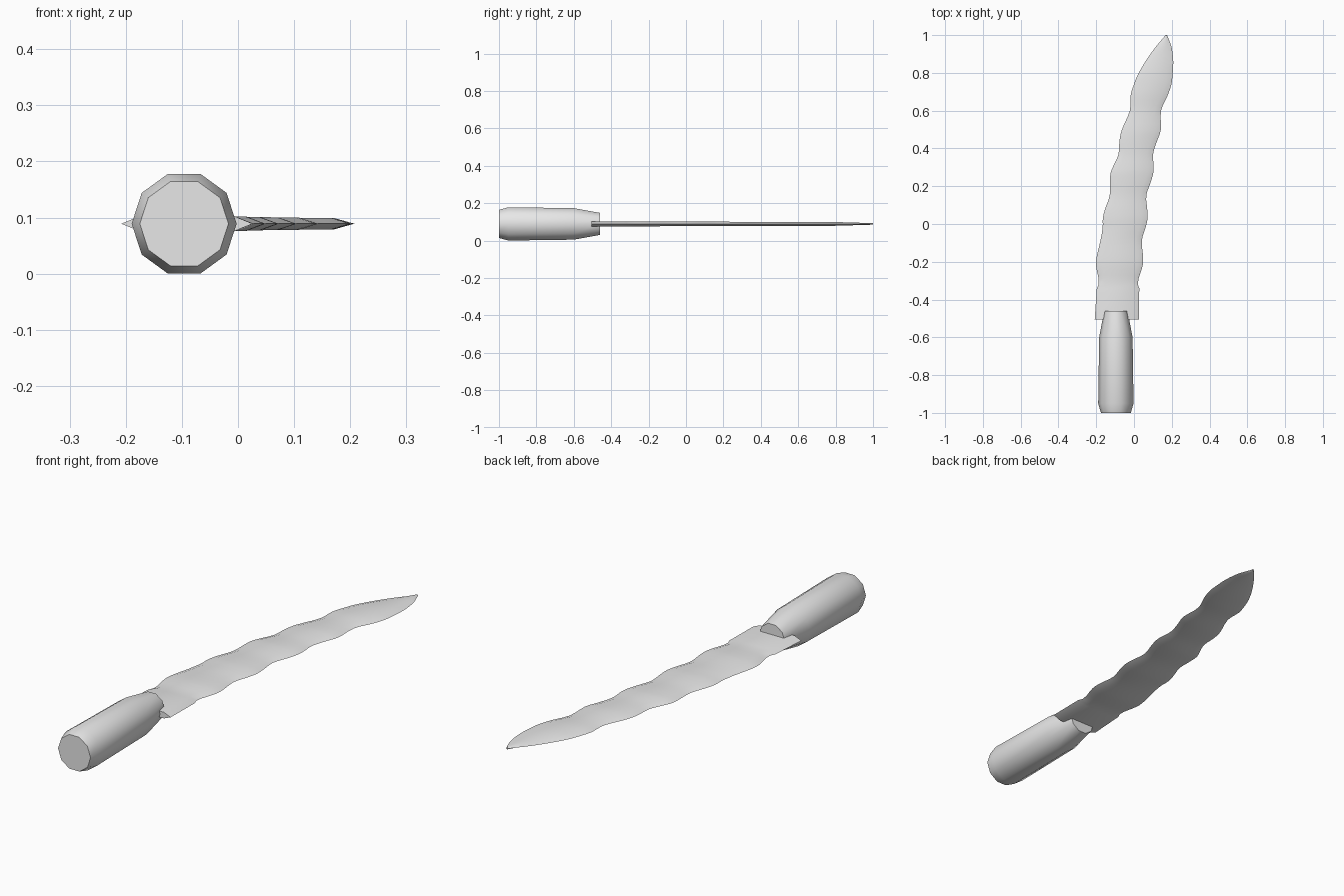
import bpy, bmesh, math

if "Cube" in bpy.data.objects:
    bpy.data.objects.remove(bpy.data.objects["Cube"])

ZC = 0.089   # height of the shared centre plane
XC = -0.096  # handle axis

steel = bpy.data.materials.new("light_grey")
steel.diffuse_color = (0.8, 0.8, 0.8, 1)
steel.use_nodes = True
steel.node_tree.nodes["Principled BSDF"].inputs["Base Color"].default_value = steel.diffuse_color


def loft(name, rings, angle):
    """Skin a list of equal-length rings, cap both ends, smooth by angle."""
    bm = bmesh.new()
    vr = [[bm.verts.new(p) for p in ring] for ring in rings]
    n = len(vr[0])
    for a, b in zip(vr, vr[1:]):
        for i in range(n):
            j = (i + 1) % n
            bm.faces.new((a[i], a[j], b[j], b[i]))
    bm.faces.new(vr[0])
    bm.faces.new(vr[-1])
    bmesh.ops.recalc_face_normals(bm, faces=bm.faces)
    me = bpy.data.meshes.new(name)
    bm.to_mesh(me)
    bm.free()
    me.materials.append(steel)
    ob = bpy.data.objects.new(name, me)
    bpy.context.collection.objects.link(ob)
    bpy.ops.object.select_all(action='DESELECT')
    ob.select_set(True)
    bpy.context.view_layer.objects.active = ob
    bpy.ops.object.shade_smooth_by_angle(angle=math.radians(angle))
    return ob


# Handle: ten-sided tapered grip, (y, radius)
grip = [(-1.0, 0.079), (-0.95, 0.0935), (-0.6, 0.0885), (-0.46, 0.062)]
loft("handle", [[(XC + r * math.cos(k * math.pi / 5), y, ZC + r * math.sin(k * math.pi / 5))
                 for k in range(10)] for y, r in grip], 40)

# Blade outline: (y, left edge x, right edge x)
outline = [
    (-0.505, -.208, .026), (-.34, -.197, .028), (-.32, -.187, .020), (-.29, -.187, .024),
    (-.22, -.201, .046), (-.17, -.197, .048), (-.09, -.178, .041), (-.02, -.166, .061),
    (.03, -.165, .072), (.08, -.153, .070), (.15, -.129, .065), (.22, -.127, .088),
    (.27, -.124, .102), (.31, -.108, .104), (.37, -.082, .101), (.44, -.077, .122),
    (.50, -.064, .142), (.60, -.022, .143), (.68, -.018, .178), (.74, 0, .198),
    (.79, .020, .204), (.86, .060, .208), (.93, .109, .200), (.97, .142, .187),
    (1.0, .167, .175)]


def catmull(p0, p1, p2, p3, t):
    return tuple(0.5 * (2 * b + (c - a) * t + (2 * a - 5 * b + 4 * c - d) * t * t
                        + (3 * b - a - 3 * c + d) * t ** 3)
                 for a, b, c, d in zip(p0, p1, p2, p3))


rows = outline[:3]  # straight base and its small step
for i in range(3, len(outline) - 1):
    q = [outline[max(3, min(len(outline) - 1, i + k))] for k in (-1, 0, 1, 2)]
    rows += [catmull(*q, t) for t in (0, 1 / 3, 2 / 3)]
rows.append(outline[-1])

# Flat-sided blade with a wide bevel to each cutting edge
sections = []
for y, l, r in rows:
    h = 0.0135 - 0.0035 * max(0, min(1, (y + 0.5) / 1.3))
    if y > 0.8:
        h -= 0.006 * (y - 0.8) / 0.2
    b = min(0.033, 0.28 * (r - l))
    sections.append([(l, y, ZC), (l + b, y, ZC + h), (r - b, y, ZC + h),
                     (r, y, ZC), (r - b, y, ZC - h), (l + b, y, ZC - h)])
loft("blade", sections, 40)
